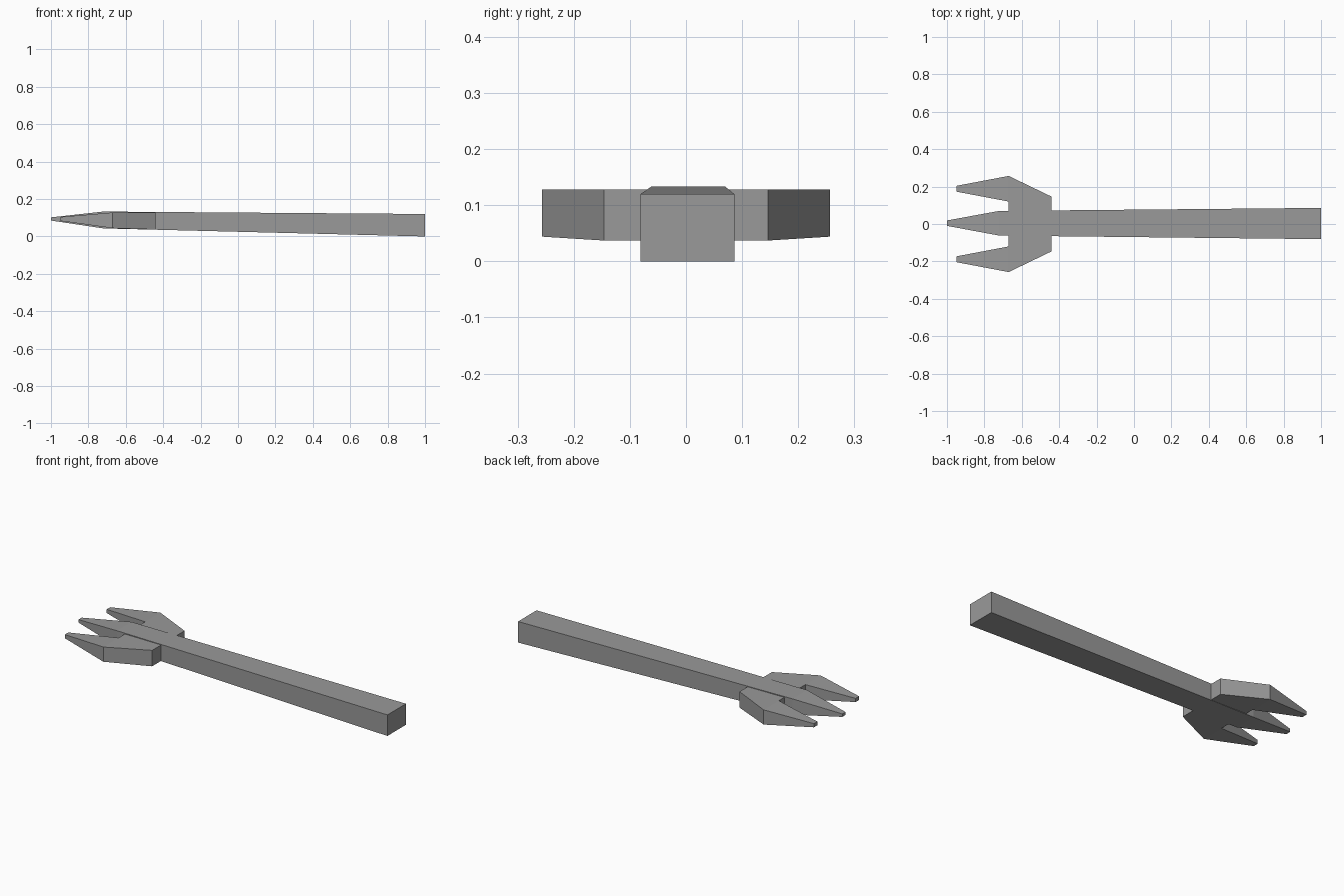
import bpy
import bmesh

if "Cube" in bpy.data.objects:
    bpy.data.objects.remove(bpy.data.objects["Cube"], do_unlink=True)

# Single flat grey
grey = bpy.data.materials.new("mid_grey")
grey.use_nodes = True
colour = (0.32, 0.32, 0.32, 1.0)
grey.diffuse_color = colour
grey.node_tree.nodes["Principled BSDF"].inputs["Base Color"].default_value = colour


def finish(bm, name):
    bmesh.ops.recalc_face_normals(bm, faces=bm.faces)
    mesh = bpy.data.meshes.new(name)
    bm.to_mesh(mesh)
    bm.free()
    mesh.materials.append(grey)
    obj = bpy.data.objects.new(name, mesh)
    bpy.context.collection.objects.link(obj)
    return obj


def loft(name, sections):
    """Join rectangular sections (x, y_min, y_max, z_min, z_max) along x."""
    bm = bmesh.new()
    rings = []
    for x, y0, y1, z0, z1 in sections:
        corners = ((y0, z0), (y1, z0), (y1, z1), (y0, z1))
        rings.append([bm.verts.new((x, y, z)) for y, z in corners])
    for a, b in zip(rings, rings[1:]):
        for i in range(4):
            j = (i + 1) % 4
            bm.faces.new((a[i], a[j], b[j], b[i]))
    bm.faces.new(rings[0])
    bm.faces.new(rings[-1])
    return finish(bm, name)


def side_tine(name, side):
    """Plan shape of one half of the head, thinned towards the tip."""
    heights = {-0.44: (0.037, 0.128), -0.67: (0.044, 0.128), -0.95: (0.083, 0.104)}
    plan = [(-0.44, 0.03), (-0.44, 0.146), (-0.67, 0.257), (-0.67, 0.12),
            (-0.67, 0.03), (-0.95, 0.204), (-0.95, 0.173)]
    bm = bmesh.new()
    low, high = [[bm.verts.new((x, side * y, heights[x][k])) for x, y in plan]
                 for k in (0, 1)]
    # Shoulder and tine faces, below and above
    for layer in (low, high):
        for face in ((0, 1, 2, 3, 4), (3, 2, 5, 6)):
            bm.faces.new([layer[i] for i in face])
    # Walls round the outline
    outline = (0, 1, 2, 5, 6, 3, 4)
    for i, j in zip(outline, outline[1:] + outline[:1]):
        bm.faces.new((low[i], low[j], high[j], high[i]))
    return finish(bm, name)


# Tapered handle running on into the middle tine
loft("handle_and_middle_tine", [
    (1.0, -0.081, 0.086, 0.0, 0.12),
    (-0.72, -0.062, 0.07, 0.043, 0.133),
    (-1.0, -0.01, 0.019, 0.085, 0.102),
])

# Outer tines with their shoulders
side_tine("left_tine", 1)
side_tine("right_tine", -1)
